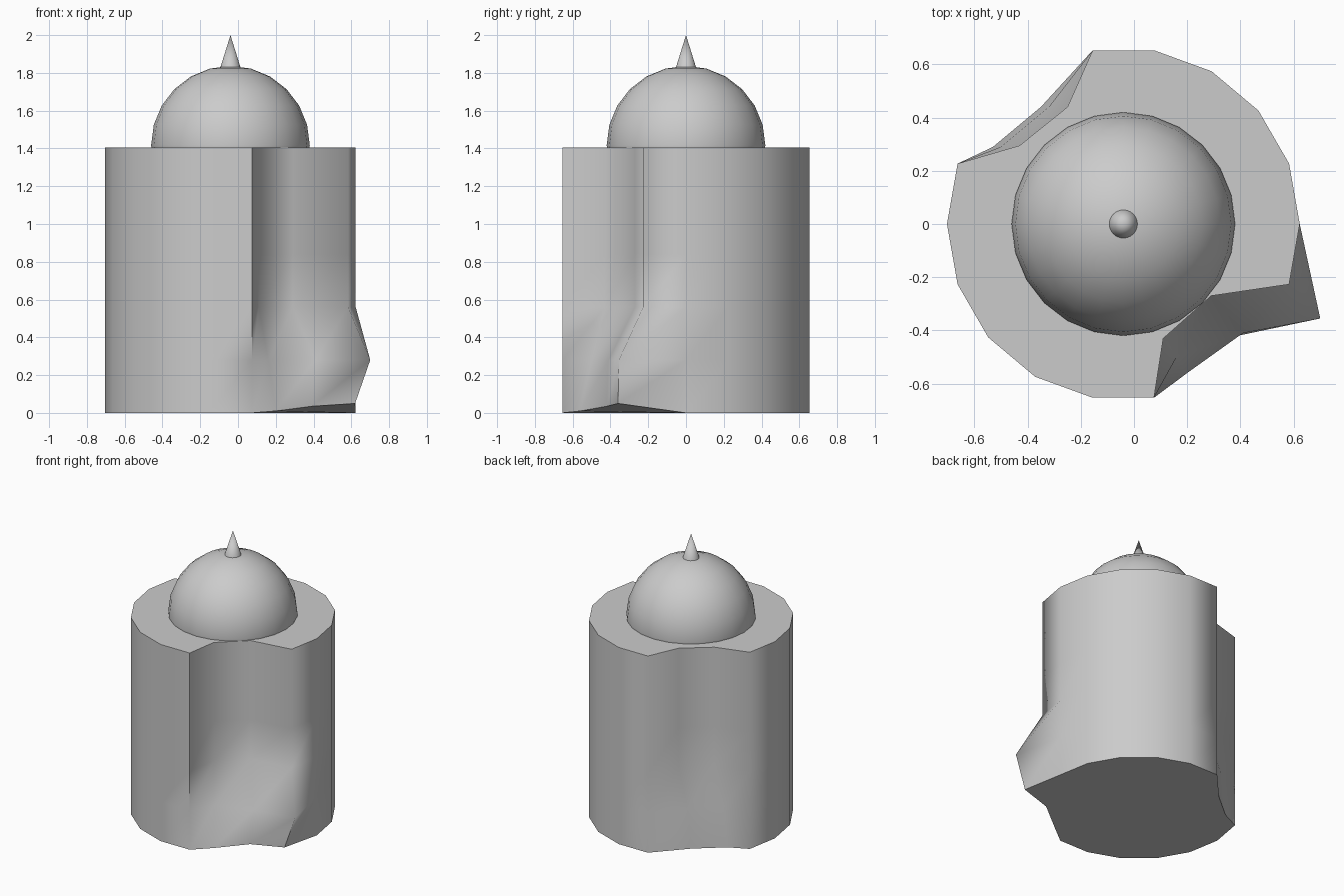
import bpy, bmesh, math

if "Cube" in bpy.data.objects:
    bpy.data.objects.remove(bpy.data.objects["Cube"])

CX, R, SIDES = -0.04, 0.663, 18


def finish(name, bm, angle=80):
    bmesh.ops.recalc_face_normals(bm, faces=bm.faces)
    me = bpy.data.meshes.new(name)
    bm.to_mesh(me)
    bm.free()
    ob = bpy.data.objects.new(name, me)
    bpy.context.collection.objects.link(ob)
    bpy.ops.object.select_all(action='DESELECT')
    ob.select_set(True)
    bpy.context.view_layer.objects.active = ob
    bpy.ops.object.shade_smooth_by_angle(angle=math.radians(angle))
    return ob


# Dented body: 18-sided drum, columns pushed in at two opposite corners
dent = {6: (-0.25, 0.44), 7: (-0.43, 0.295), 15: (0.11, -0.43), 16: (0.29, -0.27)}
# Where the dents ease out near the foot (x, y, z)
foot = {6: (-0.35, 0.44, 0), 7: (-0.53, 0.29, 0), 15: (0.20, -0.56, 0.01),
        16: (0.39, -0.42, 0.035), 17: (0.62, -0.36, 0.05)}
bulge = {6: (-0.32, 0.44, 0.28), 7: (-0.50, 0.29, 0.28), 15: (0.16, -0.50, 0.28),
         16: (0.41, -0.41, 0.28), 17: (0.70, -0.355, 0.28)}

bm = bmesh.new()
rings = []
for z, special in ((0, foot), (0.28, bulge), (0.56, {}), (0.84, {}), (1.12, {}), (1.405, {})):
    ring = []
    for i in range(SIDES):
        a = math.tau * i / SIDES
        x, y = dent.get(i, (CX + R * math.cos(a), R * math.sin(a)))
        ring.append(bm.verts.new(special.get(i, (x, y, z))))
    rings.append(ring)
for lo, hi in zip(rings, rings[1:]):
    for i in range(SIDES):
        j = (i + 1) % SIDES
        bm.faces.new((lo[i], lo[j], hi[j]))
        bm.faces.new((lo[i], hi[j], hi[i]))
bm.faces.new(rings[0][::-1])
bm.faces.new(rings[-1])
finish("body", bm)

# Dome: half sphere seated on the body
bm = bmesh.new()
bmesh.ops.create_uvsphere(bm, u_segments=24, v_segments=12, radius=0.42)
bmesh.ops.bisect_plane(bm, geom=bm.verts[:] + bm.edges[:] + bm.faces[:],
                       plane_co=(0, 0, -0.012), plane_no=(0, 0, -1), clear_outer=True)
bmesh.ops.translate(bm, verts=bm.verts, vec=(CX, 0, 1.417))
finish("dome", bm, 40)

# Spike: small cone on the dome
bm = bmesh.new()
bmesh.ops.create_cone(bm, cap_ends=True, segments=24, radius1=0.053, radius2=0, depth=0.17)
bmesh.ops.translate(bm, verts=bm.verts, vec=(CX, 0, 1.915))
finish("spike", bm, 40)
